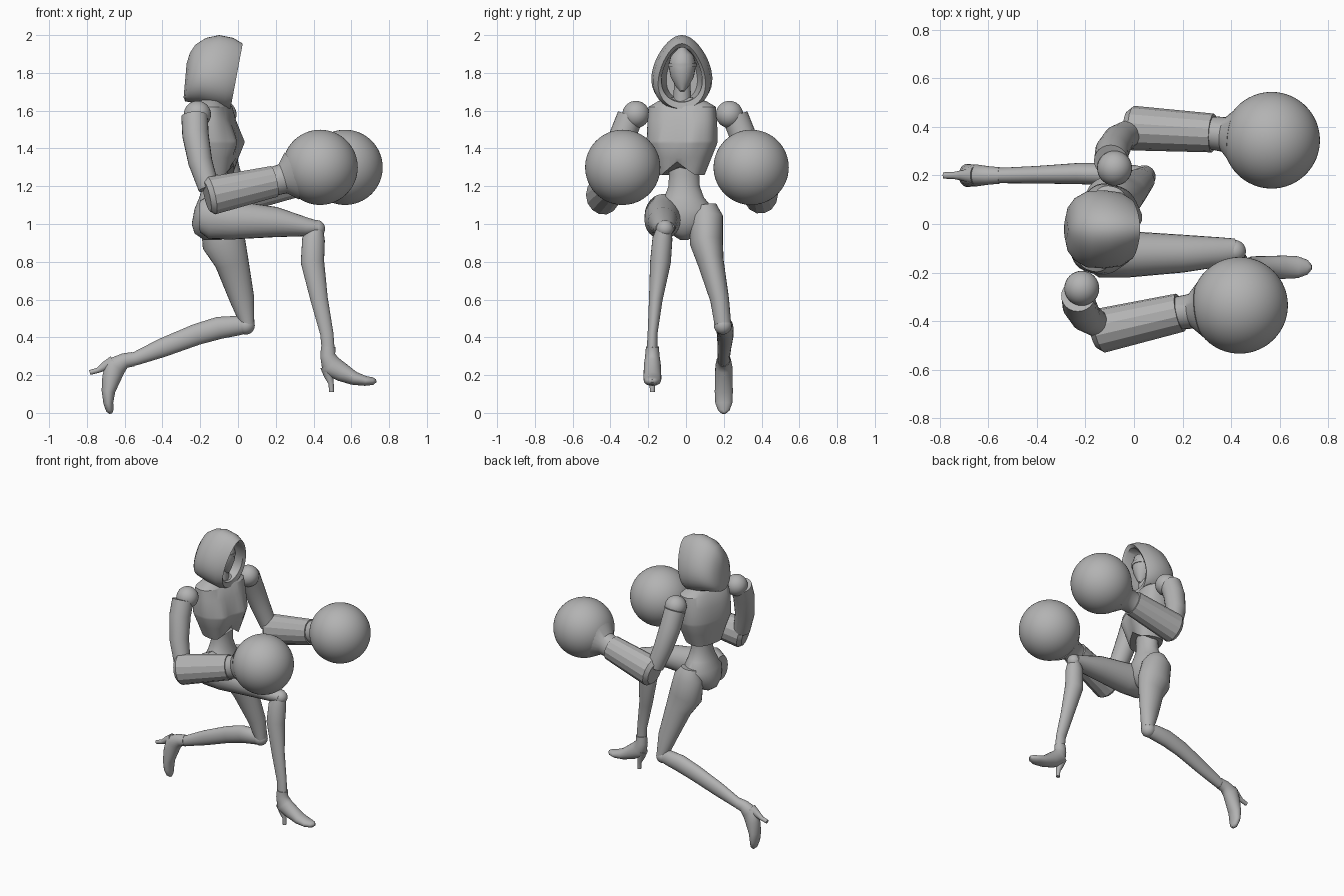
import bpy, bmesh, math
from mathutils import Vector, Matrix

if "Cube" in bpy.data.objects:
    bpy.data.objects.remove(bpy.data.objects["Cube"], do_unlink=True)

grey = bpy.data.materials.new("plain grey")
grey.use_nodes = True
COLOUR = (0.45, 0.45, 0.45, 1)
grey.diffuse_color = COLOUR
grey.node_tree.nodes["Principled BSDF"].inputs["Base Color"].default_value = COLOUR


def finish(name, bm, angle=40):
    """Turn a bmesh into a shaded object."""
    bmesh.ops.recalc_face_normals(bm, faces=bm.faces)
    mesh = bpy.data.meshes.new(name)
    bm.to_mesh(mesh)
    bm.free()
    ob = bpy.data.objects.new(name, mesh)
    bpy.context.collection.objects.link(ob)
    mesh.materials.append(grey)
    bpy.ops.object.select_all(action="DESELECT")
    ob.select_set(True)
    bpy.context.view_layer.objects.active = ob
    bpy.ops.object.shade_smooth_by_angle(angle=math.radians(angle))
    return ob


def skin(name, rings, angle=40):
    """Bridge rings of points and cap both ends."""
    bm = bmesh.new()
    loops = [[bm.verts.new(p) for p in ring] for ring in rings]
    n = len(loops[0])
    for a, b in zip(loops, loops[1:]):
        for i in range(n):
            j = (i + 1) % n
            bm.faces.new((a[i], a[j], b[j], b[i]))
    bm.faces.new(loops[0])
    bm.faces.new(loops[-1])
    return finish(name, bm, angle)


def tube(name, sections, n=24, angle=40):
    """Limb through (x, y, z, radius across y, other radius) sections."""
    pts = [Vector(s[:3]) for s in sections]
    rings = []
    for i, s in enumerate(sections):
        t = (pts[min(i + 1, len(pts) - 1)] - pts[max(i - 1, 0)]).normalized()
        side = Vector((0, 1, 0))
        side = (side - t * side.dot(t)).normalized()
        up = t.cross(side)
        turn = [2 * math.pi * k / n for k in range(n)]
        rings.append([pts[i] + side * s[3] * math.cos(a) + up * s[4] * math.sin(a) for a in turn])
    return skin(name, rings, angle)


def ball(name, centre, r, seg=32):
    bm = bmesh.new()
    bmesh.ops.create_uvsphere(bm, u_segments=seg, v_segments=seg // 2, radius=r,
                              matrix=Matrix.Translation(centre))
    return finish(name, bm, 60)


def trunk(name, sections, centre, yaw, power=2.0, notch=0.0, bust=0.0, n=40, angle=25):
    """Body block from (height, half width, front depth, back depth)."""
    turn = Matrix.Rotation(math.radians(yaw), 3, "Z")
    rings = []
    for k, (z, w, front, back) in enumerate(sections):
        ring = []
        for i in range(n):
            a = 2 * math.pi * i / n
            c, s = math.cos(a), math.sin(a)
            y = w * math.copysign(abs(s) ** (2 / power), s)
            x = (front if c > 0 else back) * math.copysign(abs(c) ** (2 / power), c)
            lift = notch * max(0, 1 - abs(y) / 0.09) if k == 0 and c > 0 else 0
            if c > 0 and k in (2, 3):
                x += bust * math.exp(-((abs(y) - 0.085) / 0.04) ** 2)
            ring.append(turn @ Vector((x, y, 0)) + Vector((centre[0], centre[1], z + lift)))
        rings.append(ring)
    return skin(name, rings, angle)


# Body, with the shoulders turned a little
trunk("chest", [(1.26, .118, .105, .085), (1.35, .155, .125, .10), (1.425, .185, .135, .12),
                (1.44, .188, .135, .12), (1.55, .185, .105, .12), (1.62, .18, .085, .09),
                (1.65, .13, .06, .07), (1.67, .06, .04, .05)],
      (-.13, -.02), -15, power=2.6, notch=.07, bust=.02)
trunk("waist_and_pelvis", [(1.36, .085, .07, .07), (1.26, .08, .065, .065), (1.2, .083, .068, .068),
                           (1.14, .105, .085, .085), (1.08, .155, .105, .11), (1.0, .14, .1, .125),
                           (.95, .075, .07, .11), (.915, .02, .03, .06)],
      (-.12, -.01), 0, angle=50)

# Head inside the hood
tube("neck", [(-.12, -.02, 1.6, .05, .05), (-.11, -.02, 1.77, .042, .045)])
tube("face", [(-.075, -.02, 1.70, .012, .02), (-.085, -.02, 1.73, .035, .045),
              (-.095, -.02, 1.78, .062, .07), (-.1, -.02, 1.84, .073, .08),
              (-.105, -.02, 1.89, .06, .07), (-.11, -.02, 1.93, .02, .03)])
tube("brow_band", [(-.1, -.02, 1.83, .076, .083), (-.1, -.02, 1.85, .076, .083)])


def hood_ring(x_top, x_low, w, top, low, n=40):
    ring = []
    for i in range(n):
        a = 2 * math.pi * i / n
        c = math.cos(a)
        h = (1 + c) / 2
        ring.append(Vector((x_low + (x_top - x_low) * h,
                            w * math.sin(a) * (1 - .25 * c) - .022, low + (top - low) * h)))
    return ring


# Hood: hollow front, rim, then the rounded back
skin("hood", [hood_ring(*r) for r in (
    (-.17, -.17, .08, 1.92, 1.66), (-.08, -.1, .10, 1.94, 1.65), (.005, -.045, .105, 1.935, 1.645),
    (.025, -.04, .122, 1.955, 1.61), (-.025, -.075, .148, 1.985, 1.605), (-.1, -.14, .157, 2.0, 1.62),
    (-.17, -.21, .152, 1.985, 1.64), (-.225, -.255, .125, 1.95, 1.645),
    (-.255, -.28, .09, 1.905, 1.65), (-.272, -.288, .04, 1.85, 1.67))], 45)

# Arms: shoulder, upper arm, gauntlet and large round fist
arms = {
    "right": (-1, Vector((-.215, -.265, 1.58)), Vector((-.14, -.44, 1.15)),
              Vector((.19, -.365, 1.225)), Vector((.435, -.335, 1.30))),
    "left": (1, Vector((-.08, .23, 1.58)), Vector((-.005, .395, 1.155)),
             Vector((.325, .375, 1.23)), Vector((.567, .345, 1.30))),
}
for label, (sign, shoulder, elbow, wrist, fist) in arms.items():
    ball(label + "_shoulder", shoulder, .072)
    path = [((-.015, .03, -.01), .07), ((-.01, .07, -.11), .07),
            ((.015, .115, -.25), .064), ((.06, .145, -.39), .055)]
    tube(label + "_upper_arm", [(shoulder.x + p[0], shoulder.y + sign * p[1], shoulder.z + p[2], r, r)
                                for p, r in path])
    along = (wrist - elbow).normalized()
    to_fist = (fist - wrist).normalized()
    tube(label + "_gauntlet", [(*(elbow - along * .025), .07, .08), (*elbow, .092, .103),
                               (*wrist, .08, .085)], n=14, angle=20)
    tube(label + "_cuff", [(*(wrist - along * .01), .068, .075), (*(wrist + to_fist * .05), .072, .08),
                           (*(wrist + to_fist * .1), .12, .13)])
    ball(label + "_fist", fist, .199, 64)

# Front leg, bent forward
tube("right_thigh", [(-.2, -.115, 1.04, .065, .085), (-.14, -.12, 1.04, .1, .12),
                     (-.02, -.125, 1.02, .095, .102), (.2, -.122, 1.01, .078, .08),
                     (.36, -.115, .985, .06, .05), (.42, -.11, .98, .05, .037)])
ball("right_knee", (.415, -.112, .975), .046)
tube("right_shin", [(.415, -.112, .99, .038, .035), (.4, -.125, .92, .053, .06),
                    (.394, -.135, .8, .055, .062), (.43, -.16, .6, .036, .046),
                    (.47, -.177, .42, .026, .035), (.478, -.18, .33, .028, .034)])

# Rear leg, kneeling back
tube("left_thigh", [(-.105, .1, 1.1, .06, .06), (-.1, .108, 1.04, .088, .1),
                    (-.075, .108, .9, .088, .115), (-.033, .13, .8, .07, .09),
                    (.022, .178, .6, .05, .065), (.05, .195, .47, .044, .037)])
ball("left_knee", (.042, .195, .462), .047)
tube("left_shin", [(.06, .195, .46, .036, .036), (0, .198, .462, .045, .052),
                   (-.1, .205, .45, .046, .059), (-.22, .208, .415, .044, .056),
                   (-.4, .203, .345, .036, .05), (-.54, .2, .288, .032, .036),
                   (-.57, .2, .28, .032, .035)])


def shoe(label, ankle, tilt):
    """High-heeled shoe laid out from the ankle, then tilted about y."""
    turn = Matrix.Rotation(math.radians(tilt), 3, "Y")

    def place(sections):
        return [(*(Vector(ankle) + turn @ Vector((x, 0, z))), a, b) for x, z, a, b in sections]

    tube(label + "_shoe", place([(.003, .005, .034, .038), (0, -.04, .038, .04),
                                 (.018, -.095, .045, .058), (.075, -.13, .046, .05),
                                 (.14, -.162, .048, .036), (.2, -.176, .045, .026),
                                 (.24, -.177, .03, .02), (.257, -.175, .01, .008)]), angle=50)
    tube(label + "_heel", place([(-.008, -.1, .036, .032), (.005, -.15, .022, .024),
                                 (.018, -.19, .015, .014), (.02, -.235, .013, .013)]))


shoe("right", (.475, -.178, .345), 0)
shoe("left", (-.56, .2, .286), 77)
